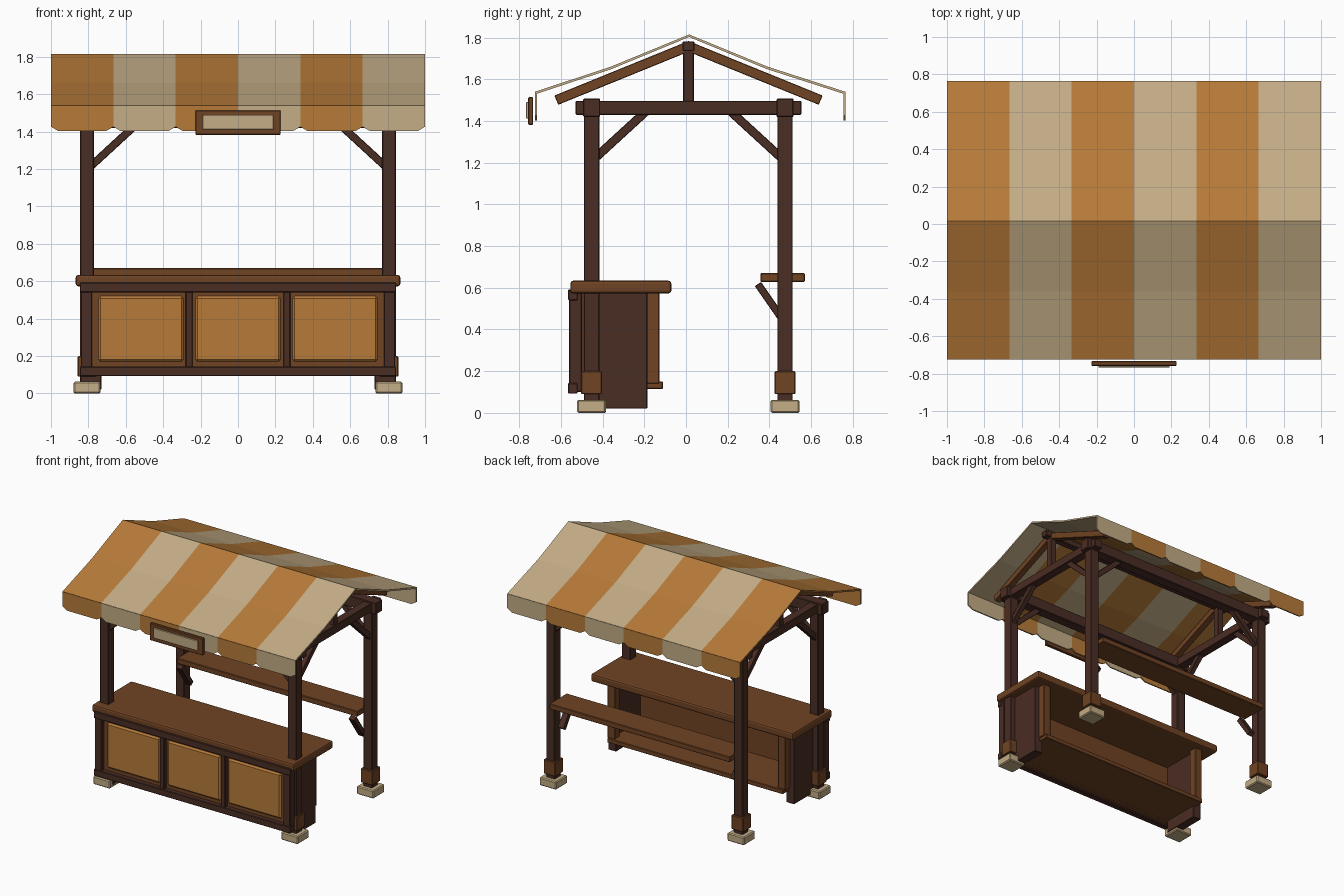
import bpy, bmesh
from mathutils import Vector

if "Cube" in bpy.data.objects:
    bpy.data.objects.remove(bpy.data.objects["Cube"])


def material(name, rgb):
    m = bpy.data.materials.new(name)
    lin = [((c / 255 + 0.055) / 1.055) ** 2.4 for c in rgb]
    m.diffuse_color = (*lin, 1)
    m.use_nodes = True
    m.node_tree.nodes["Principled BSDF"].inputs["Base Color"].default_value = m.diffuse_color
    return m


DARK = material("dark_wood", (74, 45, 36))
WOOD = material("brown_wood", (112, 67, 35))
GOLD = material("golden_orange", (183, 123, 57))
CREAM = material("cream", (196, 173, 134))


def add_object(name, bm, mats):
    me = bpy.data.meshes.new(name)
    bm.to_mesh(me)
    bm.free()
    for m in mats:
        me.materials.append(m)
    ob = bpy.data.objects.new(name, me)
    bpy.context.collection.objects.link(ob)
    return ob


def bevel(ob, width, segments=1):
    if width:
        b = ob.modifiers.new("bevel", "BEVEL")
        b.width, b.segments = width, segments
    return ob


def box(name, x, y, z, mat, bev=0.004, segments=1):
    """Box given by (min, max) on each axis."""
    bm = bmesh.new()
    bmesh.ops.create_cube(bm, size=1)
    for v in bm.verts:
        v.co = [(a + b) / 2 + c * (b - a) for (a, b), c in zip((x, y, z), v.co)]
    return bevel(add_object(name, bm, [mat]), bev, segments)


def beam(name, p, q, w, h, mat):
    """Square timber from p to q: w is the horizontal width, h the depth."""
    p, q = Vector(p), Vector(q)
    bm = bmesh.new()
    bmesh.ops.create_cube(bm, size=1)
    bmesh.ops.scale(bm, vec=(w, h, (q - p).length), verts=bm.verts)
    ob = bevel(add_object(name, bm, [mat]), 0.003)
    ob.rotation_euler = (q - p).to_track_quat('Z', 'Y').to_euler()
    ob.location = (p + q) / 2
    return ob


def around(c, r):
    return (c - r, c + r)


def span(s, a, b):
    return tuple(sorted((s * a, s * b)))


PX, FY, BY, MY = 0.807, -0.453, 0.475, 0.012

# Posts, feet, collars and braces
for s, side in ((-1, "left"), (1, "right")):
    x = s * PX
    for y, end, inward in ((FY, "front", 1), (BY, "back", -1)):
        n = f"{end}_{side}_"
        box(n + "post", around(x, 0.037), around(y, 0.037), (0.05, 1.47), DARK)
        box(n + "foot", around(x, 0.072), around(y, 0.07), (0, 0.063), CREAM, 0.007)
        box(n + "collar", around(x, 0.05), around(y, 0.05), (0.09, 0.2), WOOD)
        beam(n + "side_brace", (x, y + inward * 0.02, 1.225),
             (x, y + inward * 0.26, 1.445), 0.04, 0.042, DARK)
        beam(n + "long_brace", (x - s * 0.02, y, 1.215),
             (x - s * 0.27, y, 1.445), 0.04, 0.042, DARK)
    # Gable: tie beam, king post, rafters
    box(side + "_tie_beam", around(x, 0.035), (-0.53, 0.553), (1.43, 1.497), DARK)
    box(side + "_king_post", around(x, 0.025), around(MY, 0.026), (1.48, 1.75), DARK)
    for e, end in ((-1, "front"), (1, "back")):
        beam(f"{end}_{side}_rafter", (x, MY - e * 0.01, 1.762),
             (x, MY + e * 0.634, 1.50), 0.05, 0.048, WOOD)
    # Shelf bracket
    beam(side + "_shelf_bracket", (s * 0.742, 0.465, 0.445),
         (s * 0.742, 0.345, 0.618), 0.05, 0.036, DARK)
    # Counter ends
    box(side + "_counter_end", span(s, 0.73, 0.80), (-0.49, -0.185), (0.02, 0.58), DARK)
    box(side + "_counter_back_stile", span(s, 0.70, 0.765), (-0.19, -0.127),
        (0.14, 0.58), WOOD)
    box(side + "_front_stile", span(s, 0.78, 0.84), (-0.56, -0.50), (0.10, 0.58), DARK)
    box(side + "_inner_stile", span(s, 0.242, 0.28), (-0.56, -0.52), (0.12, 0.56), DARK)

# Long beams
for y, end in ((FY, "front"), (BY, "back")):
    box(end + "_long_beam", (-0.88, 0.88), around(y, 0.041), (1.42, 1.507), DARK)
box("ridge_beam", (-0.88, 0.88), around(MY, 0.028), (1.735, 1.782), DARK)

# Counter
box("counter_top", (-0.868, 0.868), (-0.555, -0.07), (0.573, 0.634), WOOD, 0.014, 2)
box("counter_front_board", (-0.82, 0.82), (-0.53, -0.49), (0.105, 0.58), WOOD, 0)
box("counter_bottom_rail", (-0.845, 0.845), (-0.566, -0.52), (0.092, 0.143), DARK)
box("counter_top_rail", (-0.845, 0.845), (-0.566, -0.52), (0.54, 0.592), DARK)
box("counter_lower_shelf", (-0.755, 0.755), (-0.51, -0.11), (0.115, 0.15), WOOD)
for c, n in ((-0.519, "left"), (0, "middle"), (0.519, "right")):
    box(n + "_front_panel", around(c, 0.228), (-0.545, -0.52), (0.17, 0.52), GOLD, 0.012)

# Back shelf
box("back_shelf", (-0.775, 0.775), (0.357, 0.57), (0.628, 0.67), WOOD)

# Striped cloth roof
profile = [(-0.725, 1.54), (-0.36, 1.661), (0.015, 1.815), (0.39, 1.661), (0.765, 1.54)]
bm = bmesh.new()
cols = [[bm.verts.new((-1 + i / 3, y, z)) for y, z in profile] for i in range(7)]
for i in range(6):
    for j in range(4):
        f = bm.faces.new((cols[i][j], cols[i + 1][j], cols[i + 1][j + 1], cols[i][j + 1]))
        f.material_index = i % 2
cloth = add_object("roof_cloth", bm, [GOLD, CREAM])
sol = cloth.modifiers.new("thickness", "SOLIDIFY")
sol.thickness, sol.offset = 0.012, -1

# Hanging valances, corners cut on each stripe
for y, end in ((-0.72, "front"), (0.76, "back")):
    bm = bmesh.new()
    for i in range(6):
        a, b = -1 + i / 3, -1 + (i + 1) / 3
        pts = [(a, 1.537), (a, 1.426), (a + 0.04, 1.402),
               (b - 0.04, 1.402), (b, 1.426), (b, 1.537)]
        f = bm.faces.new([bm.verts.new((px, y, pz)) for px, pz in pts])
        f.material_index = i % 2
    bmesh.ops.remove_doubles(bm, verts=bm.verts, dist=0.0001)
    val = add_object(end + "_valance", bm, [GOLD, CREAM])
    sol = val.modifiers.new("thickness", "SOLIDIFY")
    sol.thickness, sol.offset = 0.01, 0

# Blank sign
box("sign_frame", (-0.228, 0.228), (-0.758, -0.733), (1.382, 1.514), WOOD)
box("sign_plate", (-0.19, 0.19), (-0.767, -0.757), (1.412, 1.49), CREAM, 0.002)
